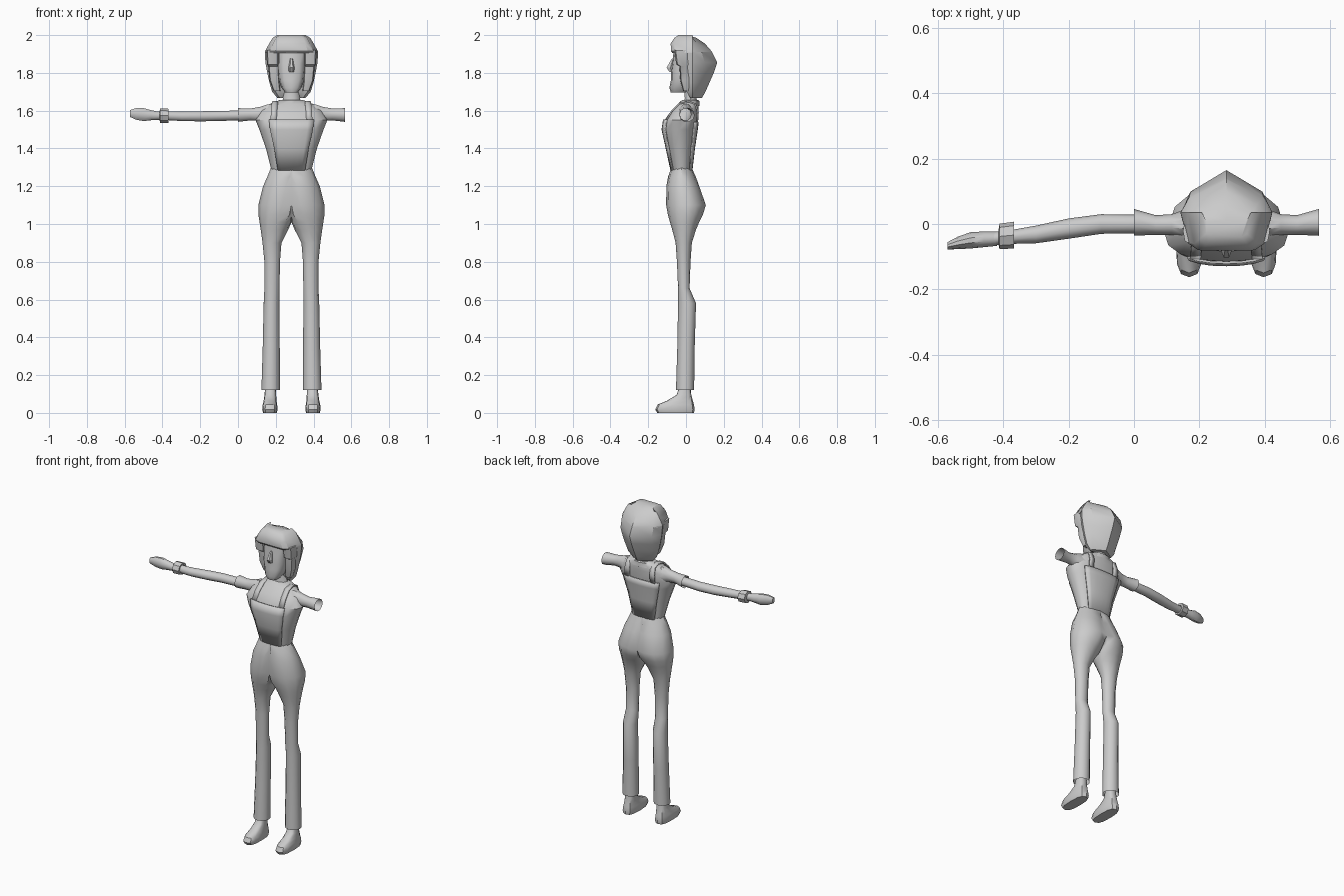
import bpy, bmesh, math

CX = 0.283  # body centre line


def build(name, rings, closed=True, caps=(False, False), mirror=False, angle=40):
    """Skin a list of equal-length point rings, local x measured from the body centre."""
    bm = bmesh.new()
    vs = [[bm.verts.new(p) for p in r] for r in rings]
    n = len(rings[0])
    for a, b in zip(vs, vs[1:]):
        for i in range(n if closed else n - 1):
            j = (i + 1) % n
            quad = (a[i], a[j], b[j], b[i])
            if mirror and all(v.co.x < 1e-4 for v in quad):
                continue
            bm.faces.new(quad)
    for ring, cap in zip((vs[0], vs[-1]), caps):
        if cap:
            bm.faces.new(ring)
    bmesh.ops.remove_doubles(bm, verts=bm.verts, dist=1e-5)
    bmesh.ops.recalc_face_normals(bm, faces=bm.faces)
    me = bpy.data.meshes.new(name)
    bm.to_mesh(me)
    bm.free()
    me.shade_smooth()
    me.set_sharp_from_angle(angle=math.radians(angle))
    ob = bpy.data.objects.new(name, me)
    ob.location.x = CX
    bpy.context.collection.objects.link(ob)
    if mirror:
        ob.modifiers.new("Mirror", 'MIRROR')
    return ob


def thicken(ob, t):
    m = ob.modifiers.new("Thick", 'SOLIDIFY')
    m.thickness = t
    m.offset = 0


def rounded(th, e):
    c, s = math.cos(th), math.sin(th)
    return math.copysign(abs(c) ** e, c), math.copysign(abs(s) ** e, s)


def level(z, cx, rx, yf, yb, n=12, e=1.0):
    """Horizontal ring between a front and a back y."""
    pts = []
    for i in range(n):
        c, s = rounded(math.tau * i / n, e)
        pts.append((cx + rx * c, (yf + yb) / 2 + (yb - yf) / 2 * s, z))
    return pts


def upright(x, cy, cz, ry, rz, n=10):
    """Ring across the arm direction; x is in world units."""
    return [(x - CX, cy + ry * math.cos(math.tau * i / n),
             cz + rz * math.sin(math.tau * i / n)) for i in range(n)]


# trousers: half pelvis flowing into one leg, mirrored
legs = [(1.30, 0, .108, -.077, .029), (1.25, .01, .118, -.095, .052),
        (1.20, .03, .12, -.104, .07), (1.10, .05, .125, -.105, .105),
        (1.05, .065, .11, -.096, .09), (1.01, .08, .089, -.085, .07),
        (.97, .09, .073, -.073, .053), (.9, .103, .05, -.055, .031),
        (.8, .102, .041, -.048, .024), (.66, .103, .04, -.042, .019),
        (.58, .105, .042, -.042, .053), (.35, .107, .045, -.046, .046),
        (.12, .11, .049, -.053, .043)]
build("trousers", [[(max(0, x), y, z) for x, y, z in level(*r)] for r in legs],
      mirror=True)

# shoes with ankles
shoe = [(0, .114, .036, -.152, .042), (.018, .114, .041, -.163, .046),
        (.045, .114, .038, -.15, .042), (.065, .113, .034, -.10, .036),
        (.095, .112, .031, -.05, .028), (.14, .11, .028, -.035, .024)]
build("shoes", [level(*r, n=12, e=.7) for r in shoe], caps=(True, True), mirror=True)

# shirt body
shirt = [(1.285, 0, .106, -.075, .027), (1.4, 0, .135, -.10, .04),
         (1.5, 0, .17, -.122, .055), (1.55, 0, .19, -.114, .06),
         (1.60, 0, .165, -.078, .065), (1.635, 0, .115, -.045, .066),
         (1.657, 0, .06, -.02, .062)]
build("shirt", [level(*r, n=16, e=.85) for r in shirt], caps=(False, True))

# sleeves, open at the cuffs
sleeve = [(.566, .005, 1.577, .041, .038), (.5, -.003, 1.58, .030, .033),
          (.45, -.002, 1.583, .032, .039), (.41, 0, 1.578, .045, .058),
          (.36, 0, 1.56, .05, .075)]
build("sleeves", [upright(*r) for r in sleeve], mirror=True)


# overall panels hugging the shirt
def panel(name, a0, a1, top):
    rows = []
    for z, cx, rx, yf, yb in shirt[:3] + [top]:
        row = []
        for k in range(7):
            c, s = rounded(math.radians(a0 + (a1 - a0) * k / 6), .85)
            row.append(((rx + .004) * c, (yf + yb) / 2 + ((yb - yf) / 2 + .004) * s, z))
        rows.append(row)
    thicken(build(name, rows, closed=False), .007)


panel("bib", 233, 307, (1.552, 0, .178, -.114, .06))
panel("back_panel", 50, 130, (1.54, 0, .18, -.116, .06))

# shoulder straps
path = [(.095, -.104, 1.55), (.092, -.075, 1.598), (.088, -.035, 1.638),
        (.085, .015, 1.648), (.085, .05, 1.635), (.088, .064, 1.59), (.09, .06, 1.54)]
thicken(build("straps", [[(x - .016, y, z), (x + .016, y, z)] for x, y, z in path],
              closed=False, mirror=True), .008)

# single bare arm
arm = [(.02, 0, 1.575, .028, .027), (-.1, 0, 1.572, .030, .028),
       (-.2, -.014, 1.57, .031, .028), (-.3, -.032, 1.57, .027, .026),
       (-.38, -.04, 1.573, .021, .024), (-.44, -.046, 1.574, .021, .023)]
build("arm", [upright(*r) for r in arm])

# wrist band
band = [(-.37, -.036, 1.573, .024, .026), (-.368, -.034, 1.573, .041, .037),
        (-.412, -.038, 1.574, .039, .038), (-.415, -.04, 1.574, .022, .024)]
build("wrist_band", [upright(*r, n=8) for r in band])

# hand
hand = [(-.42, -.045, 1.573, .022, .022), (-.46, -.047, 1.576, .024, .028),
        (-.5, -.05, 1.579, .025, .036), (-.54, -.058, 1.583, .019, .032),
        (-.572, -.067, 1.585, .011, .019)]
build("hand", [upright(*r) for r in hand], caps=(False, True))

# neck
neck = [(1.63, 0, .06, -.018, .062), (1.665, 0, .044, -.008, .058),
        (1.75, 0, .043, -.012, .055)]
build("neck", [level(*r, n=10) for r in neck])

# collar ring
collar = [(1.625, 0, .10, -.05, .072), (1.652, 0, .068, -.026, .07),
          (1.657, 0, .052, -.015, .062)]
build("collar", [level(*r, n=12) for r in collar])

# face
face = [(1.695, 0, .032, -.08, 0), (1.72, 0, .052, -.088, .03),
        (1.76, 0, .066, -.08, .04), (1.80, 0, .070, -.08, .04),
        (1.85, 0, .072, -.073, .04), (1.92, 0, .072, -.065, .04)]
build("face", [level(*r, n=12, e=.75) for r in face], caps=(True, True))

# nose
nose = [(1.805, 0, .014, -.09, -.06), (1.828, 0, .016, -.106, -.06),
        (1.875, 0, .007, -.076, -.06)]
build("nose", [level(*r, n=6) for r in nose], caps=(True, True), angle=25)


# hair with a pointed back and a flat front
def lock(z, w, yf, yb):
    half = [(.8 * w, yb * .6), (w, .035), (.83 * w, yf * .75), (.62 * w, yf)]
    return ([(0, yb, z)] + [(x, y, z) for x, y in half]
            + [(-x, y, z) for x, y in reversed(half)])


lower = [(1.668, .075, .03, .085), (1.70, .102, .005, .103), (1.75, .117, -.005, .125),
         (1.80, .128, -.008, .147), (1.855, .138, -.012, .165), (1.91, .141, -.02, .138)]
build("lower_hair", [lock(*r) for r in lower], caps=(True, False), angle=35)
fringe = [(1.905, .141, -.072, .14), (1.915, .14, -.08, .135), (1.955, .118, -.081, .10),
          (1.985, .10, -.062, .055), (2.0, .075, -.04, .01)]
build("upper_hair", [lock(*r) for r in fringe], caps=(True, True), angle=35)

# side locks framing the face
side = [(1.92, .10, .033, -.062, .02), (1.845, .099, .031, -.052, .02),
        (1.835, .095, .028, -.035, .02), (1.76, .09, .026, -.03, .02),
        (1.705, .077, .018, -.015, .02)]
build("side_locks", [level(*r, n=8, e=.6) for r in side], caps=(True, True), mirror=True)
